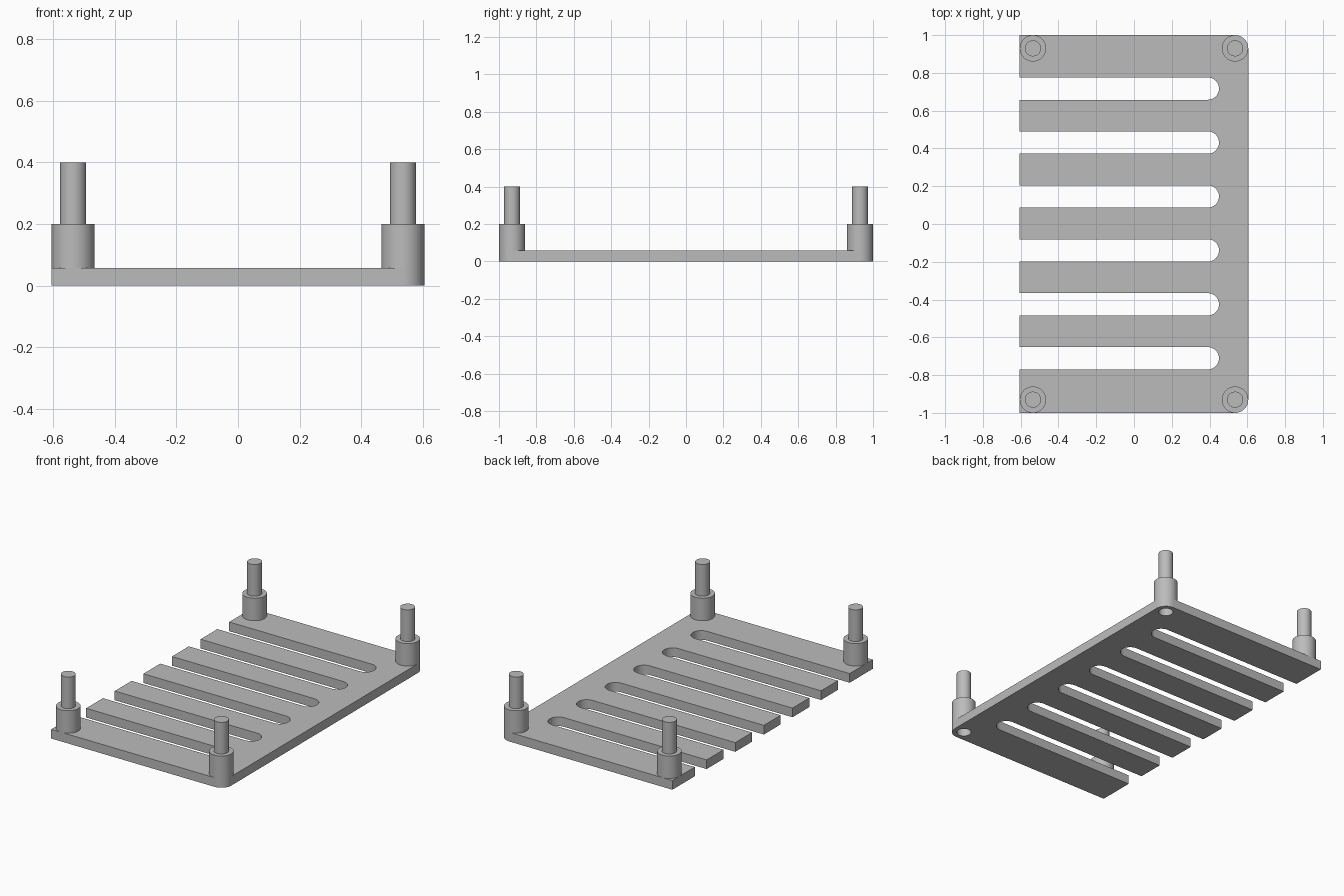
import bpy, bmesh, math

cube = bpy.data.objects.get("Cube")
if cube:
    bpy.data.objects.remove(cube, do_unlink=True)

HALF_X, HALF_Y, THICK = 0.605, 1.0, 0.058
COLLAR_R, PIN_R = 0.07, 0.0425
POST_X, POST_Y = HALF_X - COLLAR_R, HALF_Y - COLLAR_R
COLLAR_TOP, PIN_TOP, SOCKET_TOP = 0.2, 0.4, 0.19
SLOT_R, SLOT_END, SLOT_PITCH, SLOT_SHIFT = 0.059, 0.45, 0.2855, 0.003
SEGMENTS = 48

grey = bpy.data.materials.new("plain grey")
grey.use_nodes = True
colour = (0.5, 0.5, 0.5, 1)
grey.diffuse_color = colour
grey.node_tree.nodes["Principled BSDF"].inputs["Base Color"].default_value = colour


def arc(cx, cy, r, start, end, steps):
    angles = [math.radians(start + (end - start) * i / steps) for i in range(steps + 1)]
    return [(cx + r * math.cos(a), cy + r * math.sin(a)) for a in angles]


def finish(obj):
    """Merge, orient, colour and shade a part."""
    bm = bmesh.new()
    bm.from_mesh(obj.data)
    bmesh.ops.remove_doubles(bm, verts=bm.verts, dist=0.0001)
    bmesh.ops.recalc_face_normals(bm, faces=bm.faces)
    bm.to_mesh(obj.data)
    bm.free()
    obj.data.materials.clear()
    obj.data.materials.append(grey)
    bpy.ops.object.select_all(action='DESELECT')
    obj.select_set(True)
    bpy.context.view_layer.objects.active = obj
    bpy.ops.object.shade_smooth_by_angle(angle=math.radians(30))


def make_plate():
    # Outline: square corners on the open side, round corners on the spine
    outline = [(-HALF_X, -HALF_Y)]
    outline += arc(POST_X, -POST_Y, COLLAR_R, -90, 0, SEGMENTS // 4)
    outline += arc(POST_X, POST_Y, COLLAR_R, 0, 90, SEGMENTS // 4)
    outline.append((-HALF_X, HALF_Y))
    # Six round-ended slots, from the back to the front
    for i in range(6):
        y = (2.5 - i) * SLOT_PITCH + SLOT_SHIFT
        outline.append((-HALF_X, y + SLOT_R))
        outline += arc(SLOT_END - SLOT_R, y, SLOT_R, 90, -90, SEGMENTS // 2)
        outline.append((-HALF_X, y - SLOT_R))
    # Socket openings under the spine posts
    loops = [outline]
    for side in (-1, 1):
        loops.append(arc(POST_X, side * POST_Y, PIN_R, 0, 360, SEGMENTS)[:-1])

    curve = bpy.data.curves.new("slotted_plate", 'CURVE')
    curve.dimensions = '2D'
    curve.fill_mode = 'BOTH'
    curve.extrude = THICK / 2
    for loop in loops:
        spline = curve.splines.new('POLY')
        spline.points.add(len(loop) - 1)
        for point, (x, y) in zip(spline.points, loop):
            point.co = (x, y, 0, 1)
        spline.use_cyclic_u = True
    plate = bpy.data.objects.new("slotted_plate", curve)
    plate.location.z = THICK / 2
    bpy.context.collection.objects.link(plate)
    bpy.ops.object.select_all(action='DESELECT')
    plate.select_set(True)
    bpy.context.view_layer.objects.active = plate
    bpy.ops.object.convert(target='MESH')
    finish(bpy.context.view_layer.objects.active)


def make_post(name, x, y, socket):
    # Turned profile: collar, shoulder and pin, with an optional hollow below
    profile = [(0, THICK)]
    if socket:
        profile = [(0, SOCKET_TOP), (PIN_R, SOCKET_TOP), (PIN_R, THICK)]
    profile += [(COLLAR_R, THICK), (COLLAR_R, COLLAR_TOP), (PIN_R, COLLAR_TOP),
                (PIN_R, PIN_TOP), (0, PIN_TOP)]
    bm = bmesh.new()
    verts = [bm.verts.new((r, 0, z)) for r, z in profile]
    edges = [bm.edges.new(pair) for pair in zip(verts, verts[1:])]
    bmesh.ops.spin(bm, geom=verts + edges, cent=(0, 0, 0), axis=(0, 0, 1),
                   angle=math.tau, steps=SEGMENTS)
    mesh = bpy.data.meshes.new(name)
    bm.to_mesh(mesh)
    bm.free()
    post = bpy.data.objects.new(name, mesh)
    post.location = (x, y, 0)
    bpy.context.collection.objects.link(post)
    finish(post)


make_plate()
for depth, sy in (("front", -1), ("back", 1)):
    for side, sx in (("right", -1), ("left", 1)):
        make_post(f"{depth}_{side}_post", sx * POST_X, sy * POST_Y, sx > 0)
